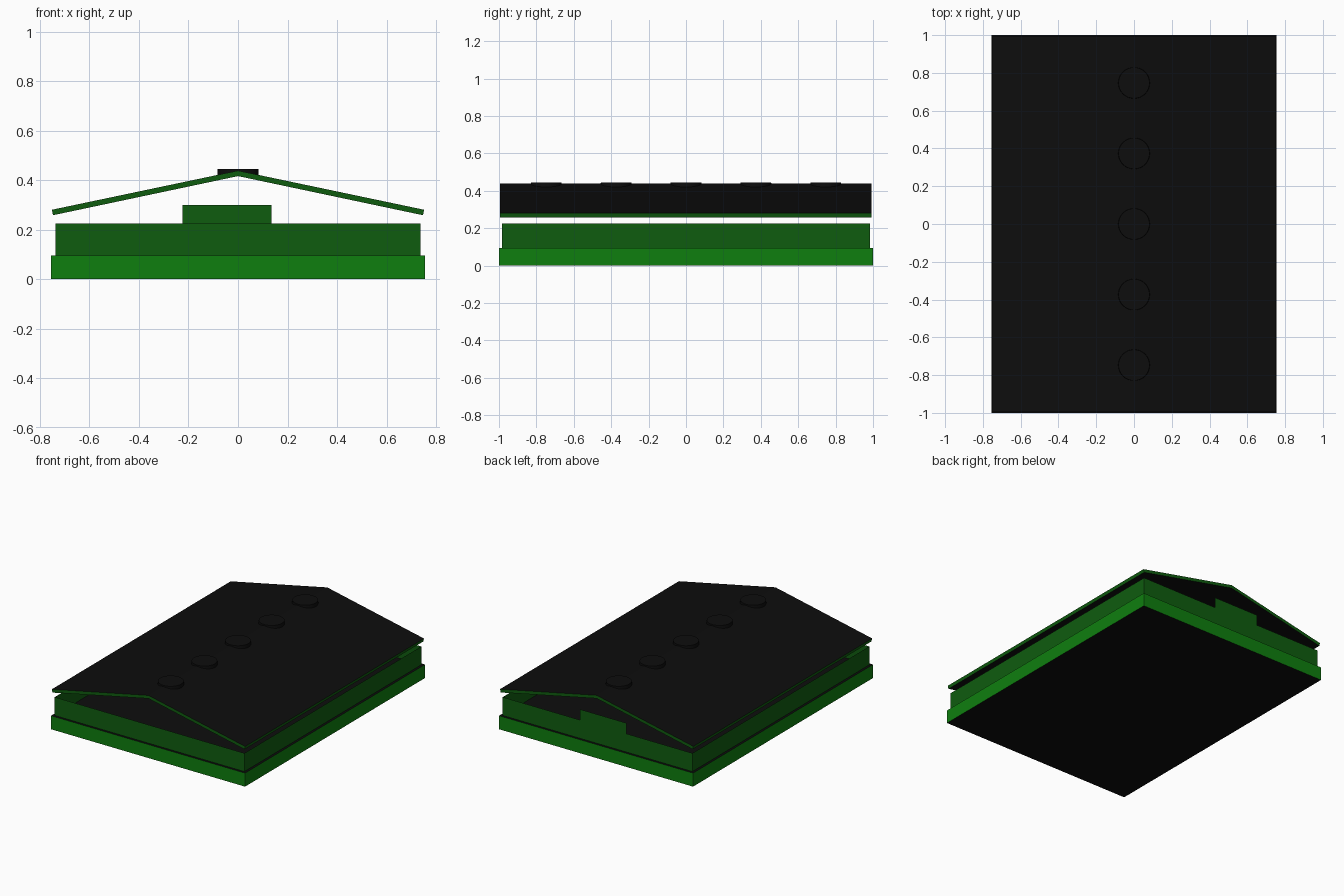
import bpy, bmesh, math
from mathutils import Vector

if "Cube" in bpy.data.objects:
    bpy.data.objects.remove(bpy.data.objects["Cube"])


def material(name, rgb):
    m = bpy.data.materials.new(name)
    m.diffuse_color = (*rgb, 1.0)
    m.use_nodes = True
    m.node_tree.nodes["Principled BSDF"].inputs["Base Color"].default_value = m.diffuse_color
    return m


BLACK = material("black", (0.004, 0.004, 0.004))
BRIGHT = material("bright green", (0.0045, 0.21, 0.0045))
DARK = material("dark green", (0.0048, 0.107, 0.0048))


def finish(bm, name, side):
    """Upright faces take the side colour, flat and sloping ones are black."""
    ob_mesh = bpy.data.meshes.new(name)
    bm.normal_update()
    for f in bm.faces:
        f.material_index = 1 if abs(f.normal.z) > 0.5 else 0
    bm.to_mesh(ob_mesh)
    bm.free()
    ob_mesh.materials.append(side)
    ob_mesh.materials.append(BLACK)
    ob = bpy.data.objects.new(name, ob_mesh)
    bpy.context.collection.objects.link(ob)
    return ob


def extrude_profile(name, pts, y0, y1, side):
    """Closed x-z profile drawn out along y."""
    bm = bmesh.new()
    f = bm.faces.new([bm.verts.new((x, y0, z)) for x, z in pts])
    r = bmesh.ops.extrude_face_region(bm, geom=[f])
    verts = [v for v in r["geom"] if isinstance(v, bmesh.types.BMVert)]
    bmesh.ops.translate(bm, verts=verts, vec=(0, y1 - y0, 0))
    bmesh.ops.recalc_face_normals(bm, faces=bm.faces)
    return finish(bm, name, side)


# Base slab
B = 0.095
extrude_profile("base_slab", [(-0.755, 0), (0.755, 0), (0.755, B), (-0.755, B)], -1, 1, BRIGHT)

# Thin open walls, the back one with a raised step
W, D, H = 0.738, 0.983, 0.224


def wall(name, pts):
    bm = bmesh.new()
    bm.faces.new([bm.verts.new(p) for p in pts])
    finish(bm, name, DARK)


wall("front_wall", [(-W, -D, B), (W, -D, B), (W, -D, H), (-W, -D, H)])
wall("right_wall", [(W, -D, B), (W, D, B), (W, D, H), (W, -D, H)])
wall("left_wall", [(-W, D, B), (-W, -D, B), (-W, -D, H), (-W, D, H)])
back = [(W, B), (-W, B), (-W, H), (-0.225, H), (-0.225, 0.299),
        (0.135, 0.299), (0.135, H), (W, H)]
wall("back_wall", [(x, D, z) for x, z in back])

# Gabled roof sheet, eaves cut square to the slope
roof = [(-0.752, 0.28), (-0.747, 0.258), (0, 0.416), (0.747, 0.258), (0.752, 0.28), (0, 0.438)]
extrude_profile("roof", roof, -0.995, 0.993, DARK)

# Round caps along the ridge
for i in range(5):
    bm = bmesh.new()
    bmesh.ops.create_cone(bm, cap_ends=True, segments=32, radius1=0.084,
                          radius2=0.082, depth=0.026)
    bmesh.ops.translate(bm, verts=bm.verts, vec=Vector((0, -0.747 + i * 0.3735, 0.432)))
    cap = finish(bm, f"ridge_cap_{i + 1}", BLACK)
    bpy.context.view_layer.objects.active = cap
    cap.select_set(True)
    bpy.ops.object.shade_smooth_by_angle(angle=math.radians(30))
    cap.select_set(False)
